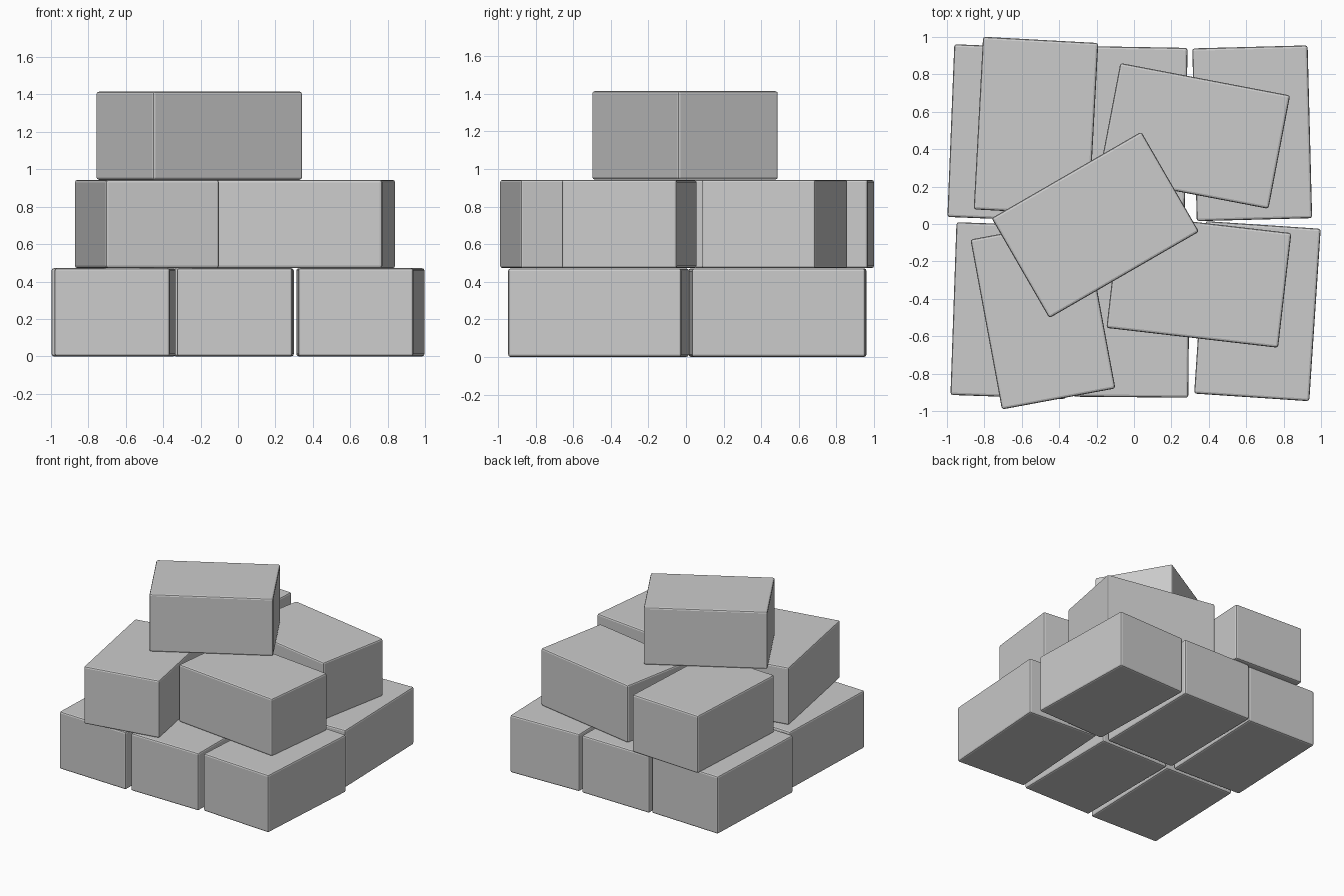
import bpy
from math import radians

if "Cube" in bpy.data.objects:
    bpy.data.objects.remove(bpy.data.objects["Cube"])

WIDTH, DEPTH, HEIGHT = 0.617, 0.924, 0.471
STEP = 0.472


def crate(name, layer, x, y, angle):
    # One softly bevelled box, turned about its vertical axis
    bpy.ops.mesh.primitive_cube_add(
        size=1, location=(x, y, layer * STEP + HEIGHT / 2))
    ob = bpy.context.object
    ob.name = name
    ob.scale = (WIDTH, DEPTH, HEIGHT)
    bpy.ops.object.transform_apply(location=False, rotation=False, scale=True)
    ob.rotation_euler.z = radians(angle)
    bevel = ob.modifiers.new("soft_edges", 'BEVEL')
    bevel.width = 0.013
    bevel.segments = 2
    return ob


# Name, layer, centre x, centre y, turn in degrees
boxes = [
    # Bottom layer
    ("bottom_front_left_box", 0, -0.657, -0.463, -2.0),
    ("bottom_front_middle_box", 0, -0.014, -0.464, -0.5),
    ("bottom_front_right_box", 0, 0.660, -0.466, -3.8),
    ("bottom_back_left_box", 0, -0.671, 0.487, -2.3),
    ("bottom_back_middle_box", 0, -0.030, 0.485, -1.0),
    ("bottom_back_right_box", 0, 0.632, 0.485, 1.5),
    # Middle layer, the right-hand pair turned sideways
    ("middle_front_left_box", 1, -0.487, -0.481, 10.5),
    ("middle_back_left_box", 1, -0.524, 0.523, -3.1),
    ("middle_front_right_box", 1, 0.347, -0.302, 83.4),
    ("middle_back_right_box", 1, 0.323, 0.471, 79.2),
    # Top box
    ("top_box", 2, -0.207, -0.005, -60.0),
]
for box in boxes:
    crate(*box)
